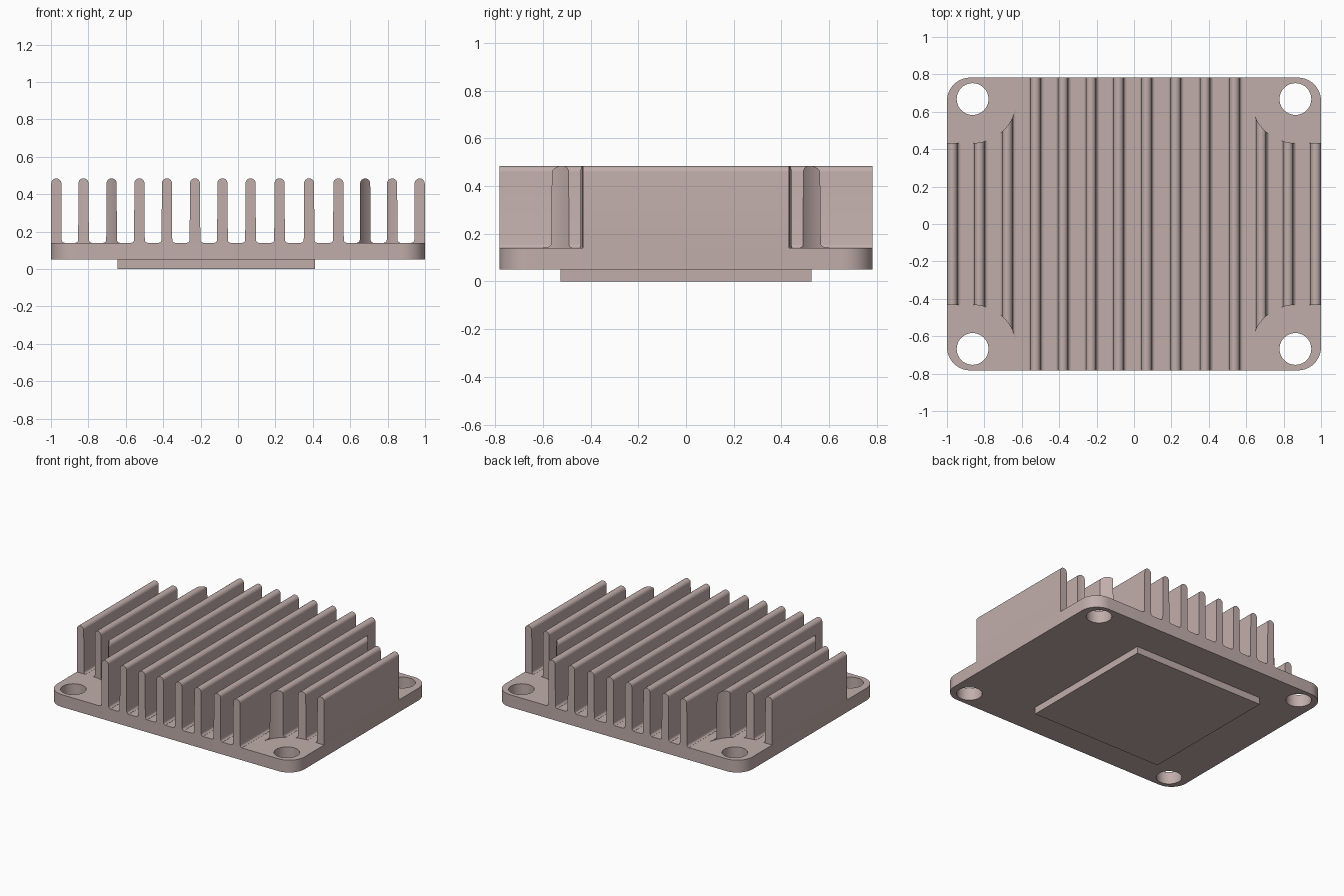
import bpy, bmesh, math

cube = bpy.data.objects.get("Cube")
if cube:
    bpy.data.objects.remove(cube, do_unlink=True)

COLOUR = (0.53, 0.42, 0.405, 1.0)
metal = bpy.data.materials.new("dusty rose metal")
metal.use_nodes = True
metal.diffuse_color = COLOUR
metal.node_tree.nodes["Principled BSDF"].inputs["Base Color"].default_value = COLOUR

HALF_Y = 0.783                    # half depth of the plate
BASE_Z0, BASE_Z1 = 0.05, 0.14     # plate underside and top
FIN_TOP = 0.485
HOLE_X, HOLE_Y, HOLE_R = 0.863, 0.668, 0.085
POCKET_R = 0.235                  # clearance around each screw hole


def make_object(name, bm):
    bmesh.ops.recalc_face_normals(bm, faces=bm.faces)
    mesh = bpy.data.meshes.new(name)
    bm.to_mesh(mesh)
    bm.free()
    mesh.materials.append(metal)
    obj = bpy.data.objects.new(name, mesh)
    bpy.context.collection.objects.link(obj)
    return obj


def smooth(obj):
    bpy.ops.object.select_all(action='DESELECT')
    obj.select_set(True)
    bpy.context.view_layer.objects.active = obj
    bpy.ops.object.shade_smooth_by_angle(angle=math.radians(35))


def prism(bm, outline, z0, z1):
    """Extrude a closed xy outline from z0 up to z1."""
    face = bm.faces.new([bm.verts.new((x, y, z0)) for x, y in outline])
    ext = bmesh.ops.extrude_face_region(bm, geom=[face])
    top = [v for v in ext["geom"] if isinstance(v, bmesh.types.BMVert)]
    bmesh.ops.translate(bm, verts=top, vec=(0, 0, z1 - z0))


def circle(cx, cy, r, n=40):
    return [(cx + r * math.cos(2 * math.pi * i / n),
             cy + r * math.sin(2 * math.pi * i / n)) for i in range(n)]


# Base plate: rounded rectangle
r = 0.125
outline = []
for k, (sx, sy) in enumerate([(1, 1), (-1, 1), (-1, -1), (1, -1)]):
    for i in range(11):
        a = math.radians(90 * k + 9 * i)
        outline.append((sx * (1 - r) + r * math.cos(a),
                        sy * (HALF_Y - r) + r * math.sin(a)))
bm = bmesh.new()
prism(bm, outline, BASE_Z0, BASE_Z1)
base = make_object("base_plate", bm)

# Four screw holes cut through the plate corners
bm = bmesh.new()
for sx in (-1, 1):
    for sy in (-1, 1):
        prism(bm, circle(sx * HOLE_X, sy * HOLE_Y, HOLE_R), 0.0, 0.3)
cutter = make_object("hole_cutter", bm)
cutter.hide_render = True
cut = base.modifiers.new("screw holes", 'BOOLEAN')
cut.operation = 'DIFFERENCE'
cut.solver = 'EXACT'
cut.object = cutter
bpy.ops.object.select_all(action='DESELECT')
base.select_set(True)
bpy.context.view_layer.objects.active = base
bpy.ops.object.modifier_apply(modifier=cut.name)
bpy.data.objects.remove(cutter, do_unlink=True)
smooth(base)

# Contact pad underneath, offset to the right
bm = bmesh.new()
prism(bm, [(-0.645, -0.527), (0.413, -0.527), (0.413, 0.527), (-0.645, 0.527)],
      0.0, BASE_Z0)
make_object("contact_pad", bm)


def fin_end(x):
    """Half length of a fin at x, leaving a rounded pocket at each hole."""
    d = abs(x) - HOLE_X
    if d <= -POCKET_R:
        return HALF_Y
    if d >= 0:
        return HOLE_Y - POCKET_R
    return HOLE_Y - math.sqrt(POCKET_R ** 2 - d ** 2)


# Fin cross-section: foot fillet, slightly drafted side, round top
half = [(-0.043, 0.141), (-0.036, 0.143), (-0.031, 0.148), (-0.0285, 0.156)]
tr = 0.0270
half += [(-tr * math.cos(math.radians(a)),
          FIN_TOP - tr + tr * math.sin(math.radians(a))) for a in range(0, 90, 15)]
section = half + [(0.0, FIN_TOP)] + [(-x, z) for x, z in reversed(half)]


def fin(name, cx):
    pts = [(cx + x, z) for x, z in section if abs(cx + x) < 1.0001]
    bm = bmesh.new()
    rows = []                     # front/back ends, each with top and bottom edges
    for s in (-1, 1):
        top = [bm.verts.new((x, s * fin_end(x), z)) for x, z in pts]
        bot = [bm.verts.new((x, s * fin_end(x), BASE_Z1 - 0.001)) for x, z in pts]
        rows.append((top, bot))
    (ft, fb), (bt, bb) = rows
    for i in range(len(pts) - 1):
        for a, b in ((ft, bt), (fb, bb), (ft, fb), (bt, bb)):
            bm.faces.new((a[i], a[i + 1], b[i + 1], b[i]))
    for i in (0, -1):
        bm.faces.new((ft[i], bt[i], bb[i], fb[i]))
    smooth(make_object(name, bm))


fin_centres = [-0.9715, -0.826, -0.676, -0.527, -0.38, -0.23, -0.083,
               0.067, 0.222, 0.38, 0.537, 0.68, 0.824, 0.9715]
for n, cx in enumerate(fin_centres, 1):
    fin(f"cooling_fin_{n:02d}", cx)
